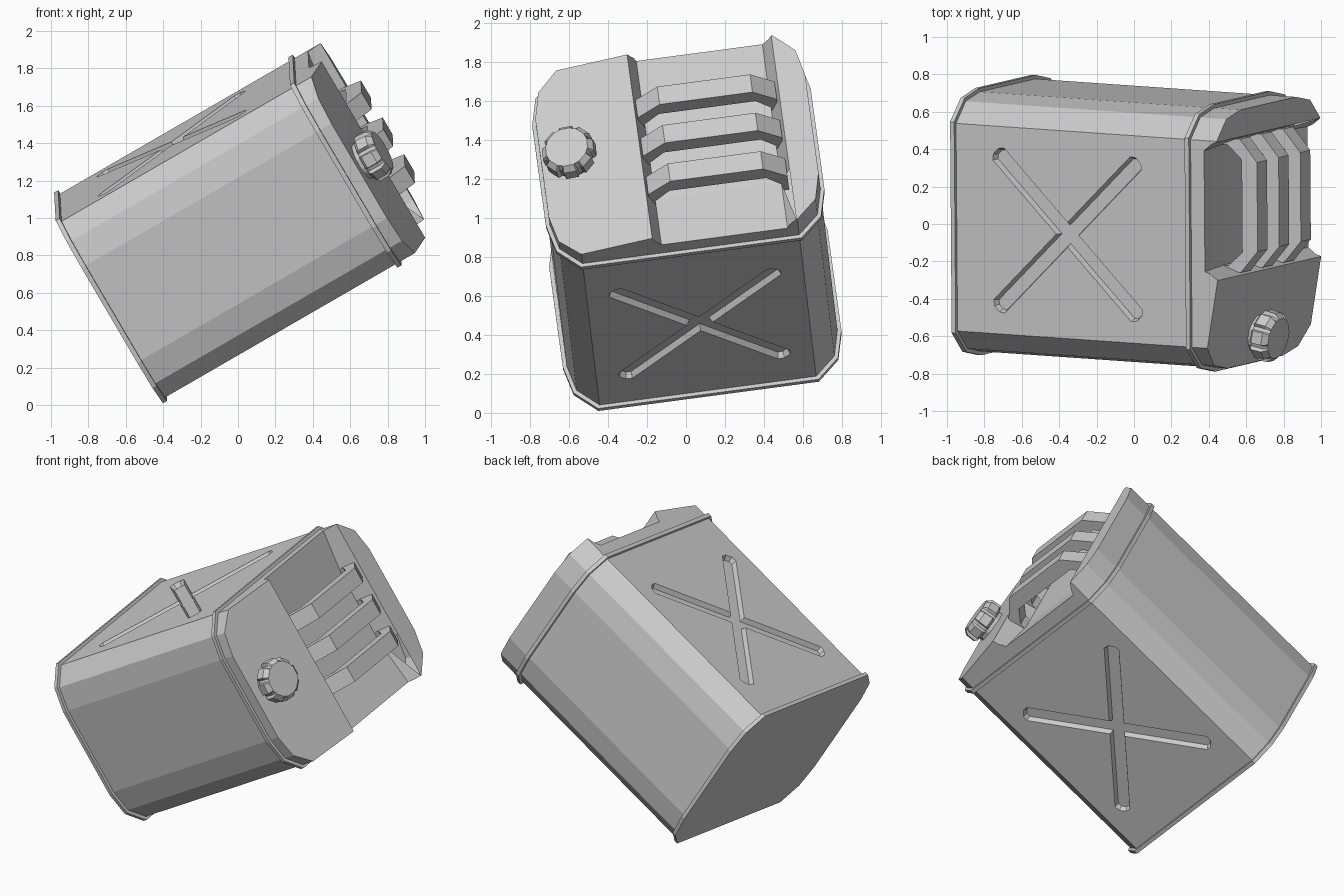
import bpy, bmesh, math
from mathutils import Matrix, Vector

cube = bpy.data.objects.get("Cube")
if cube:
    bpy.data.objects.remove(cube, do_unlink=True)

# Tilted frame of the can: local x = width, y = depth, z = height
up = Vector((0.865, -0.06, 0.5)).normalized()
side = Vector((-0.01, 0.991, 0.13))
side = (side - up * side.dot(up)).normalized()
deep = up.cross(side)
origin = side * 0.129 + deep * 0.833 - up * 0.315
TILT = Matrix((side, deep, up)).transposed().to_4x4()
TILT.translation = origin

grey = bpy.data.materials.new("grey paint")
grey.use_nodes = True
grey.diffuse_color = (0.6, 0.6, 0.6, 1)
grey.node_tree.nodes["Principled BSDF"].inputs["Base Color"].default_value = (0.6, 0.6, 0.6, 1)


def loft(name, rings):
    """Closed solid through rings that have equal point counts."""
    bm = bmesh.new()
    rows = [[bm.verts.new(p) for p in ring] for ring in rings]
    n = len(rows[0])
    for a, b in zip(rows, rows[1:]):
        for i in range(n):
            j = (i + 1) % n
            bm.faces.new((a[i], a[j], b[j], b[i]))
    bm.faces.new(rows[0])
    bm.faces.new(rows[-1])
    bmesh.ops.recalc_face_normals(bm, faces=bm.faces[:])
    me = bpy.data.meshes.new(name)
    bm.to_mesh(me)
    bm.free()
    obj = bpy.data.objects.new(name, me)
    bpy.context.scene.collection.objects.link(obj)
    return obj


def outline(corner, z):
    """Mirror one corner of the cross-section into the full loop."""
    c = corner
    loop = c + [(-x, y) for x, y in reversed(c)]
    loop += [(-x, -y) for x, y in c] + [(x, -y) for x, y in reversed(c)]
    return [(x, y, z) for x, y in loop]


def cut(obj, cutter):
    cutter.hide_render = True
    mod = obj.modifiers.new("cut", 'BOOLEAN')
    mod.operation = 'DIFFERENCE'
    mod.solver = 'EXACT'
    mod.object = cutter
    bpy.context.view_layer.objects.active = obj
    bpy.ops.object.modifier_apply(modifier=mod.name)
    bpy.data.objects.remove(cutter, do_unlink=True)


def finish(obj):
    obj.data.materials.clear()
    obj.data.materials.append(grey)
    for f in obj.data.polygons:
        f.material_index = 0
        f.use_smooth = False
    obj.data.transform(TILT)


BODY = [(0.70, 0.295), (0.667, 0.445), (0.56, 0.55)]
RIM = [(0.72, 0.30), (0.684, 0.458), (0.57, 0.57)]
TOP = 1.637

# Can body, with the spout end of the top sloping down
body = loft("can_body", [outline(BODY, 0.01), outline(BODY, TOP)])
bm = bmesh.new()
bm.from_mesh(body.data)
bmesh.ops.bisect_plane(bm, geom=bm.verts[:] + bm.edges[:] + bm.faces[:], dist=1e-5,
                       plane_co=(-0.19, 0, TOP), plane_no=(-0.18, 0, 1), clear_outer=True)
bmesh.ops.edgeloop_fill(bm, edges=[e for e in bm.edges if e.is_boundary])
bmesh.ops.recalc_face_normals(bm, faces=bm.faces[:])
bm.to_mesh(body.data)
bm.free()

# Handle recess with a dished floor
def recess(y, floor):
    return [(-0.147, y, floor), (0.505, y, floor), (0.555, y, TOP),
            (0.62, y, TOP + 0.1), (-0.25, y, TOP + 0.1), (-0.19, y, TOP)]

cut(body, loft("recess_cutter", [recess(-0.65, 1.575), recess(-0.25, 1.51),
                                 recess(0.25, 1.51), recess(0.65, 1.575)]))

# Crossed grooves pressed into both broad faces
def groove_ring(angle, half_len, half_w, y):
    c = half_w * 0.45
    pts = [(half_len, -c), (half_len, c), (half_len - c, half_w), (-half_len + c, half_w),
           (-half_len, c), (-half_len, -c), (-half_len + c, -half_w), (half_len - c, -half_w)]
    s, k = math.sin(angle), math.cos(angle)
    return [(u * k - v * s, y, 0.71 + u * s + v * k) for u, v in pts]

for face in (1, -1):
    for slant in (1, -1):
        angle = slant * math.radians(46)
        cut(body, loft("groove_cutter", [groove_ring(angle, 0.60, 0.036, face * 0.518),
                                         groove_ring(angle, 0.62, 0.056, face * 0.57)]))
finish(body)

# Bottom rim and upper seam
for name, z0, z1 in (("bottom_rim", 0.0, 0.025), ("upper_seam", 1.45, 1.476)):
    finish(loft(name, [outline(RIM, z0), outline(RIM, z1)]))

# Three arched carrying bars
ARCH = [(-0.18, 1.49), (-0.18, 1.625), (-0.06, 1.73), (0.42, 1.73), (0.54, 1.625), (0.54, 1.49),
        (0.505, 1.49), (0.505, 1.55), (0.43, 1.635), (-0.07, 1.635), (-0.147, 1.55), (-0.147, 1.49)]
for i, y in enumerate((-0.23, 0.0, 0.23)):
    finish(loft(f"handle_bar_{i + 1}", [[(x, y + d, z) for x, z in ARCH] for d in (-0.053, 0.053)]))

# Spout neck and fluted screw cap, square to the sloping top
LEAN = Matrix.Translation((-0.54, 0.017, 1.574)) @ Matrix.Rotation(math.radians(-10), 4, 'Y')

def spout_ring(radii, z):
    """Eight-toothed ring: outer radius on the teeth, inner in the flutes."""
    ring = []
    for t in range(8):
        for off, r in ((-16, radii[0]), (12, radii[0]), (16, radii[1]), (25, radii[1])):
            a = math.radians(t * 45 + off)
            ring.append(LEAN @ Vector((r * math.cos(a), r * math.sin(a), z)))
    return ring

finish(loft("spout_neck", [spout_ring((0.105, 0.105), -0.03), spout_ring((0.105, 0.105), 0.05)]))
finish(loft("screw_cap", [spout_ring((0.125, 0.115), 0.025), spout_ring((0.14, 0.12), 0.04),
                          spout_ring((0.138, 0.12), 0.10), spout_ring((0.112, 0.11), 0.128)]))
